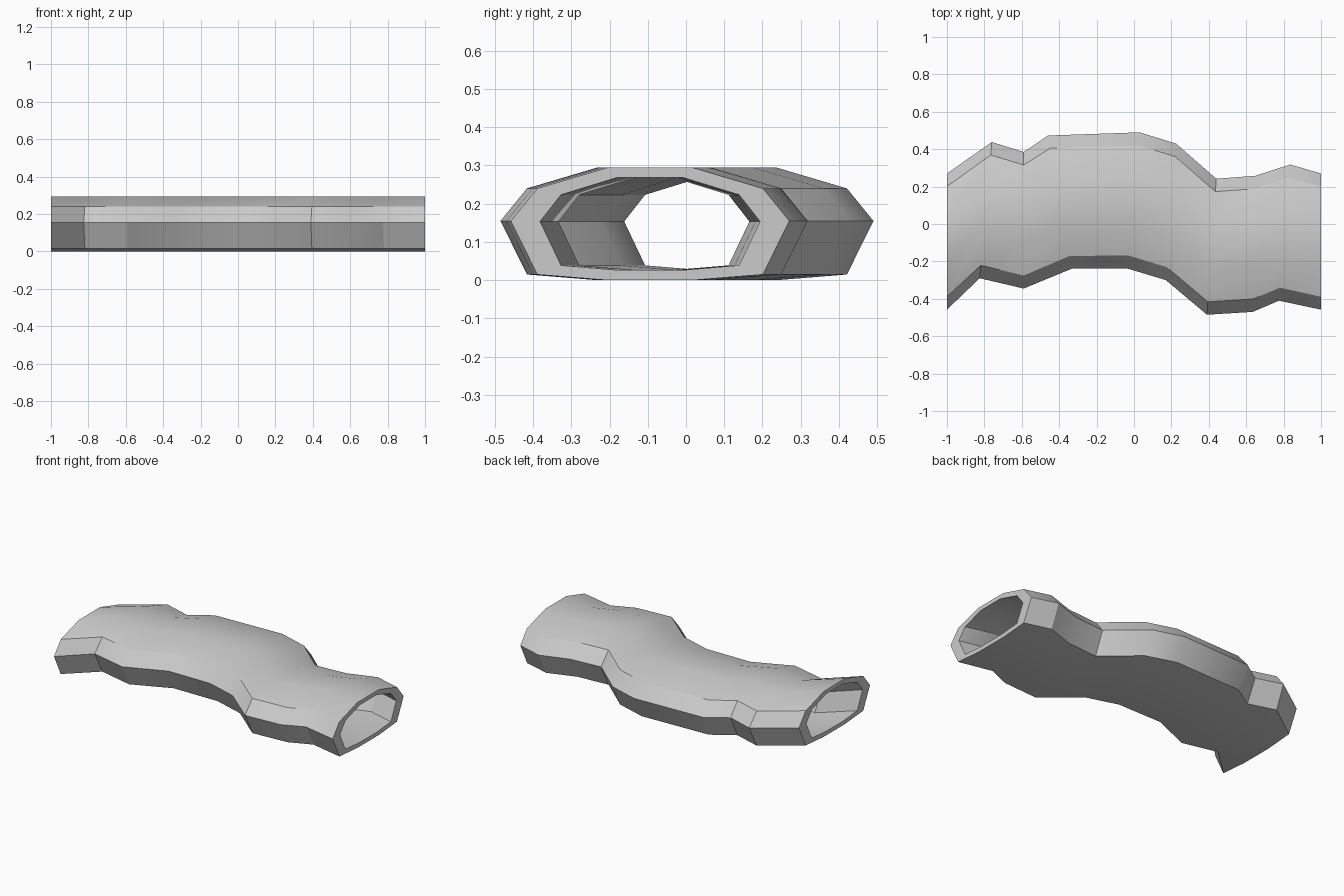
import bpy, bmesh
from math import radians

if "Cube" in bpy.data.objects:
    bpy.data.objects.remove(bpy.data.objects["Cube"])

# Plan-view bends of the two side ridges: back (+y) and front (-y)
back = [(-1, .27), (-.76, .438), (-.59, .385), (-.46, .473), (.03, .49),
        (.225, .43), (.44, .242), (.65, .258), (.835, .318), (1, .27)]
front = [(-1, -.458), (-.825, -.29), (-.59, -.345), (-.33, -.238), (-.035, -.238),
         (.17, -.3), (.39, -.485), (.635, -.47), (.775, -.41), (1, -.458)]

# Ten-sided cross-section: (position across, -1 front .. 1 back; height)
half = [(.3, .295), (.81, .24), (1, .155), (.81, .015), (.3, 0)]
section = half + [(-d, z) for d, z in reversed(half)]
MID, IN_Y, IN_Z = .1475, .79, .82
inner = [(d * IN_Y, MID + (z - MID) * IN_Z) for d, z in section]


def rings(bm, profile):
    """One ring of vertices per bend, blended between the two ridges."""
    out = []
    for (bx, by), (fx, fy) in zip(back, front):
        ring = []
        for d, z in profile:
            t = (d + 1) / 2
            ring.append(bm.verts.new((fx + (bx - fx) * t, fy + (by - fy) * t, z)))
        out.append(ring)
    return out


def bridge(bm, a, b):
    n = len(a)
    for i in range(n):
        j = (i + 1) % n
        bm.faces.new((a[i], a[j], b[j], b[i]))


# Hollow winding tunnel: outer skin, inner skin and end rims
bm = bmesh.new()
outer_rings, inner_rings = rings(bm, section), rings(bm, inner)
for skin in (outer_rings, inner_rings):
    for a, b in zip(skin, skin[1:]):
        bridge(bm, a, b)
for end in (0, -1):
    bridge(bm, outer_rings[end], inner_rings[end])
bmesh.ops.recalc_face_normals(bm, faces=bm.faces)

mesh = bpy.data.meshes.new("winding_tunnel")
bm.to_mesh(mesh)
bm.free()
tunnel = bpy.data.objects.new("winding_tunnel", mesh)
bpy.context.collection.objects.link(tunnel)
bpy.context.view_layer.objects.active = tunnel
tunnel.select_set(True)
bpy.ops.object.shade_smooth_by_angle(angle=radians(30))
